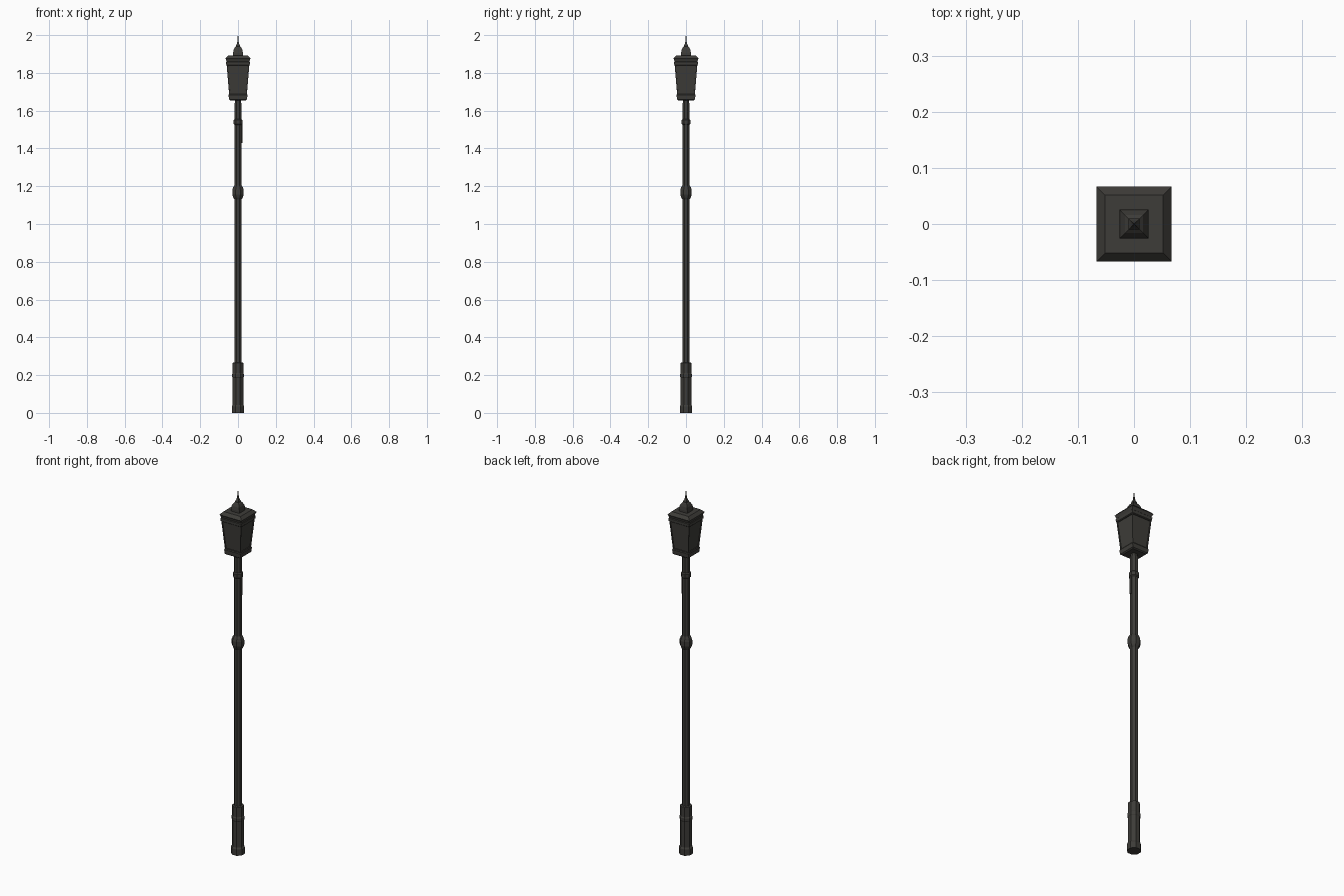
import bpy, bmesh, math

if "Cube" in bpy.data.objects:
    bpy.data.objects.remove(bpy.data.objects["Cube"])

def mat(name, c):
    m = bpy.data.materials.new(name)
    m.diffuse_color = (*c, 1)
    m.use_nodes = True
    m.node_tree.nodes["Principled BSDF"].inputs["Base Color"].default_value = m.diffuse_color
    return m

IRON = mat("dark iron", (0.047, 0.045, 0.040))

def lathe(name, prof, sides):
    """Flat-faced stack of rings; prof = (half width across flats, z)."""
    bm = bmesh.new()
    k = 1 / math.cos(math.pi / sides)
    rings = []
    for r, z in prof:
        rings.append([bm.verts.new((r * k * math.cos(2 * math.pi * (i + .5) / sides),
                                    r * k * math.sin(2 * math.pi * (i + .5) / sides), z))
                      for i in range(sides)])
    for a, b in zip(rings, rings[1:]):
        for i in range(sides):
            j = (i + 1) % sides
            bm.faces.new((a[i], a[j], b[j], b[i]))
    bm.faces.new(rings[0][::-1])
    bm.faces.new(rings[-1])
    return finish(name, bm)

def finish(name, bm):
    me = bpy.data.meshes.new(name)
    bm.to_mesh(me)
    bm.free()
    me.materials.append(IRON)
    ob = bpy.data.objects.new(name, me)
    bpy.context.collection.objects.link(ob)
    return ob

# Octagonal post
lathe("base", [(.033, 0), (.033, .035), (.028, .043), (.028, .185), (.031, .19),
               (.031, .205), (.028, .21), (.028, .265), (.019, .267)], 8)
lathe("pole", [(.019, .26), (.019, 1.64)], 8)
lathe("middle_knob", [(.019, 1.13), (.025, 1.14), (.030, 1.155), (.030, 1.18),
                      (.025, 1.195), (.019, 1.205)], 8)
lathe("upper_collar", [(.019, 1.525), (.024, 1.53), (.024, 1.55), (.019, 1.555)], 8)
lathe("neck", [(.016, 1.635), (.016, 1.66)], 8)

# Small plate on the right side of the pole
bm = bmesh.new()
bmesh.ops.create_cube(bm, size=1)
for v in bm.verts:
    v.co = (.02 + v.co.x * .006, v.co.y * .012, 1.49 + v.co.z * .12)
finish("side_plate", bm)

# Square lantern with recessed panes
lathe("lantern_bottom", [(.042, 1.655), (.048, 1.66), (.050, 1.683), (.047, 1.688)], 4)
body = lathe("lantern_body", [(.047, 1.685), (.060, 1.842)], 4)
bm = bmesh.new()
bm.from_mesh(body.data)
bm.normal_update()
panes = [f for f in bm.faces if abs(f.normal.z) < .5]
bmesh.ops.inset_individual(bm, faces=panes, thickness=.007, depth=0)
bmesh.ops.inset_individual(bm, faces=panes, thickness=.0005, depth=-.004)
bm.to_mesh(body.data)
bm.free()
lathe("lantern_roof", [(.058, 1.838), (.062, 1.842), (.063, 1.857), (.060, 1.860),
                       (.064, 1.872), (.067, 1.877), (.052, 1.893)], 4)

# Stepped finial and spike
lathe("finial", [(.026, 1.89), (.026, 1.905), (.023, 1.922), (.016, 1.936), (.010, 1.941),
                 (.010, 1.947), (.006, 1.955), (.0035, 1.965), (.001, 2.0)], 4)
